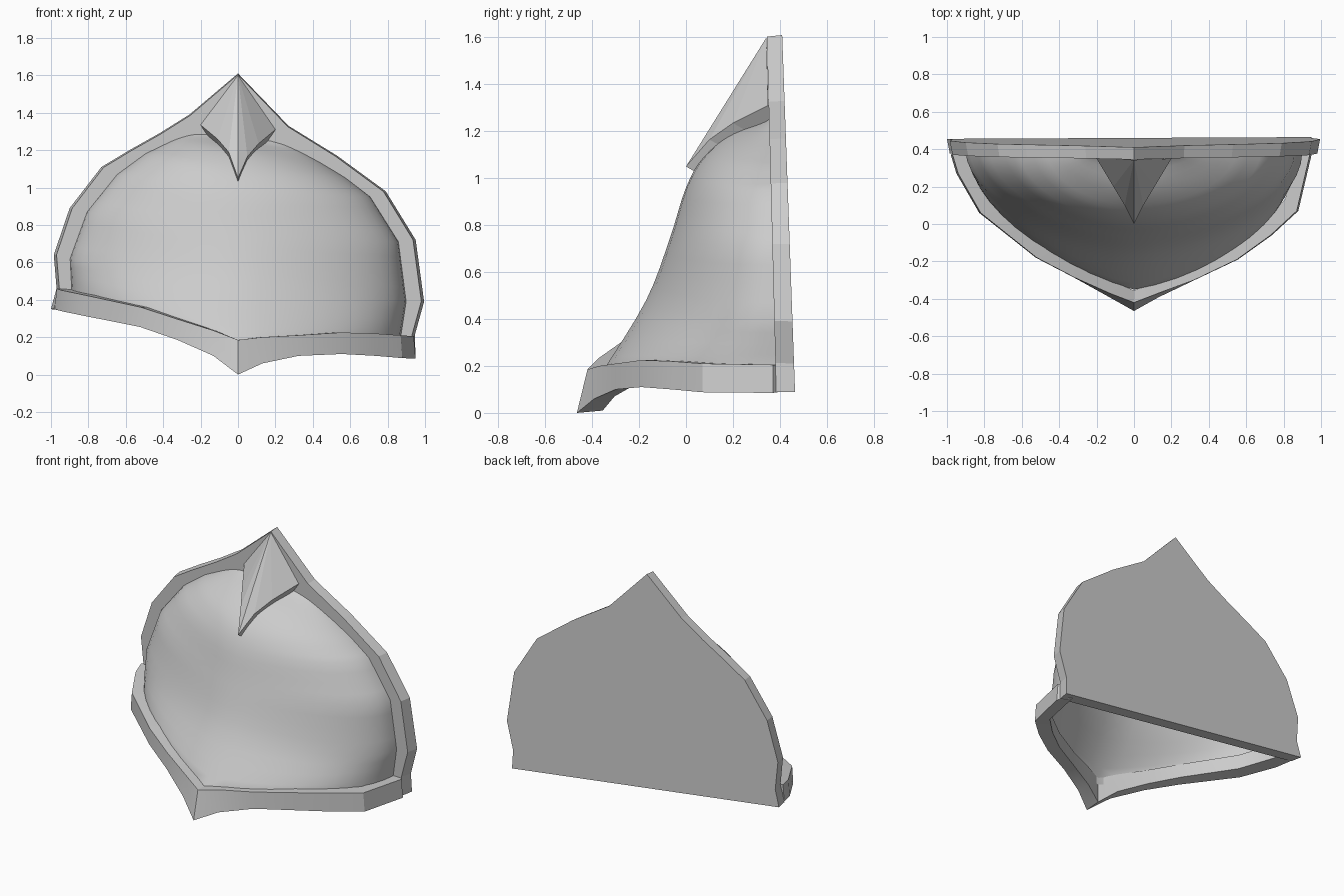
import bpy, bmesh, math
from mathutils import Vector

if "Cube" in bpy.data.objects:
    bpy.data.objects.remove(bpy.data.objects["Cube"])


def make(name, verts, faces, smooth=None):
    me = bpy.data.meshes.new(name)
    me.from_pydata([tuple(v) for v in verts], [], faces)
    bm = bmesh.new()
    bm.from_mesh(me)
    bmesh.ops.recalc_face_normals(bm, faces=bm.faces[:])
    bm.to_mesh(me)
    bm.free()
    ob = bpy.data.objects.new(name, me)
    bpy.context.collection.objects.link(ob)
    if smooth:
        bpy.ops.object.select_all(action='DESELECT')
        ob.select_set(True)
        bpy.context.view_layer.objects.active = ob
        bpy.ops.object.shade_smooth_by_angle(angle=math.radians(smooth))
    return ob


def along(pts, t, curved=True):
    # point at t in 0..1, on straight segments or a Catmull-Rom curve
    n = len(pts) - 1
    i = min(int(t * n), n - 1)
    f = t * n - i
    p = [Vector(pts[max(0, min(n, i + k))]) for k in (-1, 0, 1, 2)]
    if not curved:
        return p[1].lerp(p[2], f)
    return 0.5 * (2 * p[1] + (p[2] - p[0]) * f + (2 * p[0] - 5 * p[1] + 4 * p[2] - p[3]) * f * f
                  + (3 * p[1] - p[0] - 3 * p[2] + p[3]) * f ** 3)


# back plate: pointed outline, slightly leaning, front edge a touch smaller
outline = [(-1, .35), (-.97, .46), (-.985, .64), (-.9, .89), (-.73, 1.11), (-.58, 1.2), (-.42, 1.29),
           (-.26, 1.39), (0, 1.61), (.27, 1.33), (.53, 1.17), (.79, .98), (.95, .72), (.995, .39),
           (.945, .21), (.95, .09)]
n = len(outline)
verts = [(x, .41 + (1.61 - z) * .036, z) for x, z in outline]
verts += [(x * .985, .345 + (1.6 - z) * .026, z if i in (0, n - 1) else .7 + (z - .7) * .993)
          for i, (x, z) in enumerate(outline)]
faces = [list(range(n)), list(range(n, 2 * n))]
faces += [(i, (i + 1) % n, n + (i + 1) % n, n + i) for i in range(n)]
make("back_plate", verts, faces)

# lower band: four-cornered section swept round the pointed bow (x, y, top z, bottom z)
path = [(-.97, .37, .46, .35), (-.94, .27, .45, .34), (-.82, .06, .425, .315), (-.52, -.18, .36, .255),
        (-.32, -.285, .295, .185), (-.13, -.37, .235, .1), (0, -.42, .185, 0), (.13, -.37, .2, .06),
        (.32, -.3, .21, .1), (.55, -.19, .225, .11), (.73, -.06, .22, .1), (.87, .07, .21, .088),
        (.94, .37, .205, .085)]
verts = []
for x, y, zt, zb in path:
    push = .045 * max(0, 1 - abs(x) / .25)
    verts += [(x, y, zt), (x * 1.01, y - push, zb), (x * .93, y + .065, zb + .01), (x * .93, y + .065, zt)]
faces = [(0, 1, 2, 3), tuple(len(verts) - k for k in (1, 2, 3, 4))]
for i in range(len(path) - 1):
    a = i * 4
    faces += [(a + k, a + (k + 1) % 4, a + 4 + (k + 1) % 4, a + 4 + k) for k in range(4)]
make("lower_band", verts, faces, 25)

# domed front: rows run left rim -> centre line -> right rim
left = [(-.89, .45), (-.9, .62), (-.81, .87), (-.65, 1.07), (-.5, 1.18), (-.36, 1.25), (-.22, 1.31)]
right = [(.87, .2), (.9, .39), (.86, .71), (.71, .95), (.58, 1.05), (.45, 1.13), (.2, 1.27)]
centre = [(-.35, .185), (-.17, .48), (-.07, .74), (0, .96), (.075, 1.09), (.2, 1.2), (.36, 1.26)]
ROWS, COLS, EDGE = 24, 12, .385
verts, faces = [], []
for r in range(-1, ROWS + 1):
    t = max(r, 0) / ROWS
    c, L, R = along(centre, t), along(left, t, False), along(right, t, False)
    drop = .05 if r < 0 else 0          # short skirt tucked inside the band
    mix = min(1, t * 1.5)
    for j in range(-COLS, COLS + 1):
        s = math.sin(abs(j) / COLS * math.pi / 2)
        side, a0, b0 = (L, 1.3, .57) if j < 0 else (R, 1.5, .5)
        a, b = a0 + (1.95 - a0) * mix, b0 + (.55 - b0) * mix
        depth = max(0, 1 - s ** a) ** b
        z = c.y + (side.y - c.y) * s ** (1 + .15 * mix)
        verts.append((side.x * s, EDGE + (c.x - EDGE) * depth, z - drop))
W = 2 * COLS + 1
for r in range(ROWS + 1):
    for j in range(W - 1):
        k = r * W + j
        faces.append((k, k + 1, k + W + 1, k + W))
make("domed_front", verts, faces, 30)

# crest: ridged kite spike over the top of the dome
half = [(.2, .35, 1.31), (.11, .2, 1.235), (.05, .1, 1.165)]
edge = [(-x, y, z + .025) for x, y, z in half] + [(0, 0, 1.05)] + half[::-1]
m = len(edge)
verts = [(0, .343, 1.6)] + edge + [(x * .95, y + .07, z - .04) for x, y, z in edge]
faces = [(0, i, i + 1) for i in range(1, m)]
faces += [(i, i + 1, i + 1 + m, i + m) for i in range(1, m)]
make("crest_spike", verts, faces)
